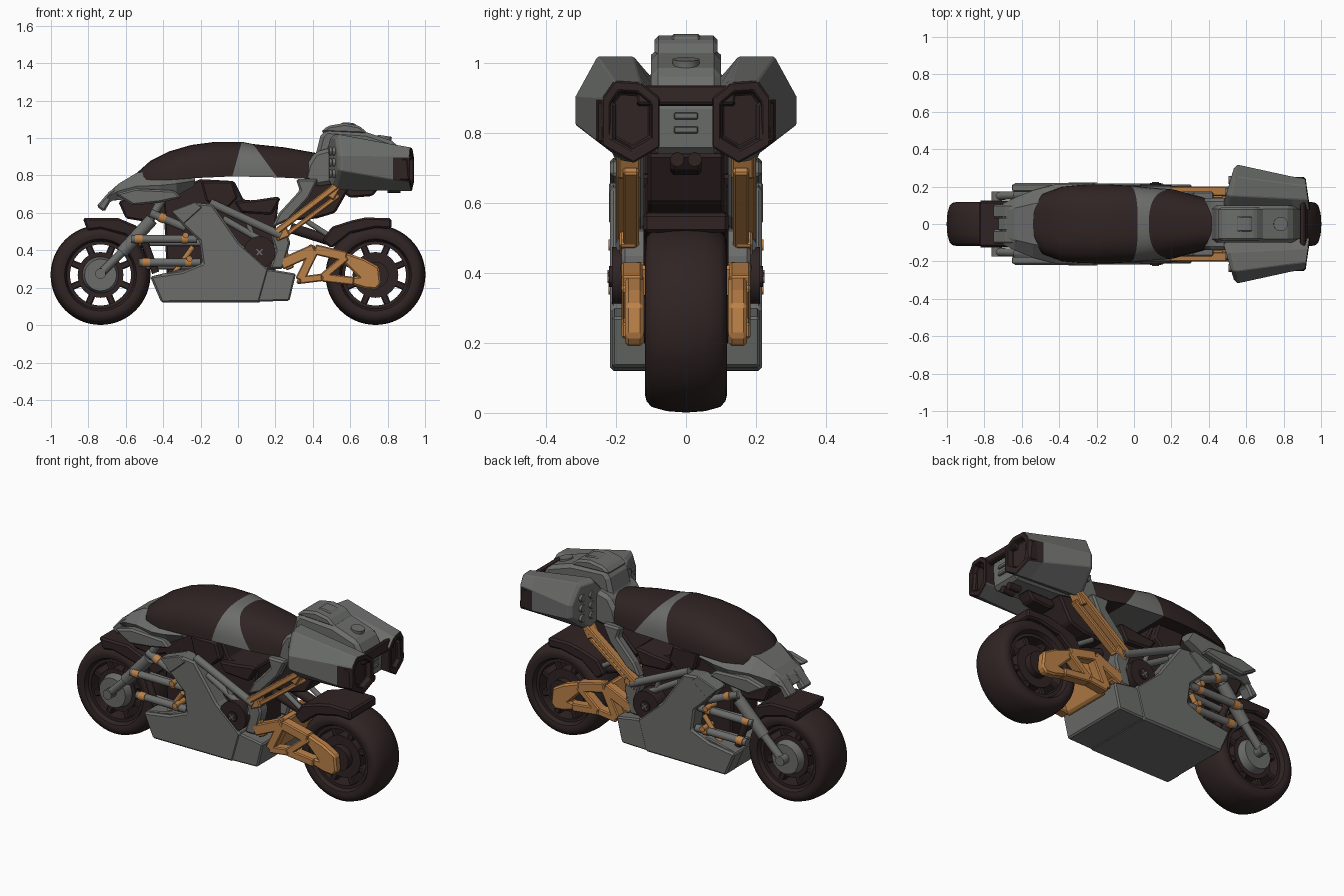
import bpy, bmesh, math
from mathutils import Vector


def colour(name, rgb):
    m = bpy.data.materials.new(name)
    m.diffuse_color = (*rgb, 1)
    return m


GREY = colour("grey armour", (0.15, 0.155, 0.148))
DARK = colour("dark brown rubber", (0.030, 0.0175, 0.0175))
ORANGE = colour("copper orange", (0.50, 0.22, 0.065))


def finish(name, bm, mats, mirror=False, bevel=0, angle=30):
    bmesh.ops.recalc_face_normals(bm, faces=bm.faces[:])
    me = bpy.data.meshes.new(name)
    bm.to_mesh(me)
    bm.free()
    for m in mats:
        me.materials.append(m)
    for p in me.polygons:
        p.use_smooth = angle > 0
    me.set_sharp_from_angle(angle=math.radians(angle))
    ob = bpy.data.objects.new(name, me)
    bpy.context.collection.objects.link(ob)
    if bevel:
        b = ob.modifiers.new("bevel", 'BEVEL')
        b.width, b.segments, b.limit_method = bevel, 1, 'ANGLE'
    if mirror:
        ob.modifiers.new("mirror", 'MIRROR').use_axis = (False, True, False)
    return ob


def prism(name, pts, y0, y1, mat, bevel=0.01):
    """Side profile (x, z) extruded in y; mirrored unless it spans the middle."""
    bm = bmesh.new()
    f = bm.faces.new([bm.verts.new((x, y0, z)) for x, z in pts])
    r = bmesh.ops.extrude_face_region(bm, geom=[f])
    for v in r["geom"]:
        if isinstance(v, bmesh.types.BMVert):
            v.co.y = y1
    return finish(name, bm, [mat], y0 > 0, bevel, 0)


def beam(name, p, q, w, y0, y1, mat, bevel=0.006):
    p, q = Vector(p), Vector(q)
    d = (q - p).normalized()
    n = Vector((-d.y, d.x)) * w / 2
    return prism(name, [p + n, q + n, q - n, p - n], y0, y1, mat, bevel)


def rod(name, p, q, r, mat, mirror=True, segs=16, r2=None):
    p, q = Vector(p), Vector(q)
    bm = bmesh.new()
    bmesh.ops.create_cone(bm, cap_ends=True, segments=segs, radius1=r,
                          radius2=r2 or r, depth=(q - p).length)
    rot = (q - p).to_track_quat('Z', 'Y')
    for v in bm.verts:
        v.co = rot @ v.co + (p + q) / 2
    return finish(name, bm, [mat], mirror)


def loft(name, secs, mats, seg_mat, mirror=False, angle=30, bevel=0):
    """Skin a list of equal-length closed loops; seg_mat(span, side) picks the material."""
    bm = bmesh.new()
    rings = [[bm.verts.new(c) for c in s] for s in secs]
    n = len(rings[0])
    for i in range(len(rings) - 1):
        for j in range(n):
            k = (j + 1) % n
            f = bm.faces.new((rings[i][j], rings[i][k], rings[i + 1][k], rings[i + 1][j]))
            f.material_index = seg_mat(i, j)
    bm.faces.new(rings[0]).material_index = seg_mat(0, 0)
    bm.faces.new(rings[-1]).material_index = seg_mat(len(rings) - 2, 0)
    return finish(name, bm, mats, mirror, bevel, angle)


def lathe(name, cx, prof, mat, segs=64):
    """Closed (y, radius) profile spun about a wheel axle."""
    bm = bmesh.new()
    rings = []
    for i in range(segs):
        a = math.tau * i / segs
        rings.append([bm.verts.new((cx + r * math.cos(a), y, 0.268 + r * math.sin(a))) for y, r in prof])
    n = len(prof)
    for i in range(segs):
        for j in range(n):
            k = (j + 1) % n
            bm.faces.new((rings[i][j], rings[i][k], rings[i - 1][k], rings[i - 1][j]))
    return finish(name, bm, [mat], angle=40)


# wheels: tyre, rim, eight spokes, hub
half = [(0.118, 0.213), (0.113, 0.235), (0.098, 0.251), (0.055, 0.263)]
tyre = [(0.085, 0.178), (0.112, 0.192)] + half + [(0, 0.267)]
tyre += [(-y, r) for y, r in reversed(tyre[:-1])]
for pos, cx in (("front", -0.735), ("rear", 0.735)):
    lathe(pos + "_tyre", cx, tyre, DARK)
    lathe(pos + "_rim", cx, [(0.09, 0.163), (0.09, 0.182), (-0.09, 0.182), (-0.09, 0.163)], DARK)
    rod(pos + "_hub", (cx, -0.08, 0.268), (cx, 0.08, 0.268), 0.122, DARK, False, 40)
    for i in range(8):
        a = math.tau * (i + 0.5) / 8
        c, s = math.cos(a), math.sin(a)
        beam(f"{pos}_spoke_{i}", (cx + 0.09 * c, 0.268 + 0.09 * s),
             (cx + 0.175 * c, 0.268 + 0.175 * s), 0.036, -0.075, 0.075, DARK)
rod("front_brake_drum", (-0.735, 0.07, 0.268), (-0.735, 0.125, 0.268), 0.1, GREY, segs=40, r2=0.085)
rod("rear_sprocket", (0.735, 0.07, 0.268), (0.735, 0.12, 0.268), 0.07, DARK, segs=24)

# fenders
prism("front_fender", [(-0.83, 0.572), (-0.64, 0.572), (-0.54, 0.53), (-0.47, 0.43), (-0.51, 0.41),
                       (-0.6, 0.48), (-0.735, 0.515), (-0.805, 0.505)], -0.122, 0.122, DARK)
prism("rear_fender", [(0.45, 0.45), (0.5, 0.525), (0.61, 0.56), (0.68, 0.575), (0.82, 0.572), (0.82, 0.515),
                      (0.735, 0.52), (0.6, 0.49), (0.5, 0.41)], -0.122, 0.122, DARK)

# lower fairing: belly core, tall side panels, stepped rear
prism("belly_pan", [(-0.465, 0.26), (-0.405, 0.12), (0.12, 0.122), (0.165, 0.30), (-0.3, 0.30)], -0.2, 0.2, GREY, 0.006)
prism("belly_rear", [(0.1, 0.125), (0.275, 0.13), (0.31, 0.275), (0.17, 0.298), (0.12, 0.29)], -0.212, 0.212, GREY, 0.008)
prism("side_panel", [(-0.355, 0.607), (-0.23, 0.655), (-0.136, 0.645), (0.008, 0.44), (0.165, 0.30), (0.115, 0.122),
                     (-0.41, 0.12), (-0.47, 0.26), (-0.30, 0.285), (-0.19, 0.33), (-0.206, 0.45), (-0.29, 0.53)],
      0.12, 0.217, GREY, 0.01)
prism("panel_lip", [(-0.36, 0.61), (-0.23, 0.66), (-0.19, 0.63), (-0.29, 0.54)], 0.15, 0.221, GREY, 0.005)

# engine and inner frame
prism("engine_block", [(-0.38, 0.25), (0.2, 0.25), (0.2, 0.5), (0.22, 0.69), (0.17, 0.66), (0.03, 0.67), (-0.02, 0.77),
                       (-0.2, 0.78), (-0.4, 0.7)], -0.125, 0.125, DARK)
prism("lower_saddle", [(-0.02, 0.66), (0.02, 0.6), (0.18, 0.59), (0.23, 0.68), (0.2, 0.685), (0.1, 0.67)], -0.16, 0.16, DARK)
prism("air_box", [(-0.2, 0.77), (-0.03, 0.77), (0.0, 0.68), (-0.06, 0.62), (-0.17, 0.66)], -0.17, 0.17, DARK)
rod("clutch_cover", (0.115, 0.1, 0.39), (0.115, 0.212, 0.39), 0.085, DARK, segs=24)
rod("clutch_cap", (0.115, 0.2, 0.39), (0.115, 0.22, 0.39), 0.03, DARK, segs=12)
for a in (0.8, 2.37):
    c, s = 0.022 * math.cos(a), 0.022 * math.sin(a)
    beam("clutch_cross", (0.115 - c, 0.39 - s), (0.115 + c, 0.39 + s), 0.007, 0.215, 0.224, GREY, 0)
rod("frame_tube_upper", (-0.15, 0.18, 0.655), (0.23, 0.18, 0.48), 0.022, GREY)
rod("frame_tube_lower", (-0.08, 0.17, 0.57), (0.2, 0.17, 0.41), 0.018, GREY)
rod("frame_tube_cross", (0.05, 0.17, 0.56), (0.09, 0.17, 0.44), 0.014, GREY)
prism("frame_plate", [(0.17, 0.5), (0.25, 0.53), (0.28, 0.44), (0.24, 0.3), (0.17, 0.3), (0.2, 0.4)], 0.11, 0.185, GREY)
prism("seat_strut", [(0.31, 0.78), (0.43, 0.78), (0.38, 0.68), (0.27, 0.56), (0.18, 0.52), (0.22, 0.60), (0.33, 0.72)],
      0.12, 0.175, GREY)
prism("under_tail", [(0.24, 0.62), (0.40, 0.78), (0.60, 0.74), (0.52, 0.6), (0.42, 0.57), (0.3, 0.56)], -0.11, 0.11, DARK)
prism("tail_lamp_bracket", [(0.52, 0.74), (0.6, 0.68), (0.72, 0.69), (0.76, 0.74)], -0.045, 0.045, DARK)

# orange rear subframe and swing arm
beam("subframe_rail_upper", (0.20, 0.495), (0.54, 0.755), 0.034, 0.15, 0.2, ORANGE)
beam("subframe_rail_lower", (0.24, 0.47), (0.54, 0.695), 0.026, 0.135, 0.18, ORANGE)
beam("subframe_cap", (0.49, 0.68), (0.535, 0.76), 0.05, 0.13, 0.195, ORANGE)
beam("subframe_foot", (0.2, 0.47), (0.27, 0.5), 0.05, 0.14, 0.19, ORANGE)
beam("subframe_brace", (0.22, 0.44), (0.28, 0.3), 0.045, 0.14, 0.18, ORANGE)
J = [(0.23, 0.325), (0.41, 0.405), (0.58, 0.365), (0.33, 0.24), (0.62, 0.235), (0.45, 0.255)]
for a, b, w in ((0, 1, 0.06), (1, 2, 0.055), (3, 5, 0.04), (5, 4, 0.045), (1, 3, 0.05), (5, 2, 0.04)):
    beam("swing_arm_bar", J[a], J[b], w, 0.125, 0.185, ORANGE)
prism("swing_arm_end", [(0.53, 0.405), (0.68, 0.352), (0.755, 0.31), (0.765, 0.22), (0.74, 0.19), (0.68, 0.195), (0.58, 0.225),
                        (0.58, 0.255), (0.64, 0.26), (0.55, 0.35)], 0.122, 0.175, ORANGE)
prism("swing_arm_crossplate", [(0.31, 0.22), (0.345, 0.22), (0.42, 0.42), (0.38, 0.435)], -0.15, 0.15, ORANGE)
rod("rear_shock", (0.28, 0.06, 0.52), (0.5, 0.06, 0.45), 0.028, DARK)
rod("rear_link", (0.36, 0.09, 0.56), (0.5, 0.09, 0.47), 0.014, GREY)

# front suspension
rod("fork_lower", (-0.73, 0.15, 0.28), (-0.6, 0.155, 0.41), 0.022, GREY)
rod("fork_upper", (-0.62, 0.155, 0.39), (-0.46, 0.165, 0.565), 0.034, GREY)
rod("fork_top", (-0.49, 0.163, 0.53), (-0.40, 0.16, 0.68), 0.022, GREY)
rod("fork_pivot", (-0.735, 0.11, 0.275), (-0.735, 0.175, 0.275), 0.028, GREY)
for z, x0, x1 in ((0.46, -0.57, -0.22), (0.335, -0.53, -0.2)):
    rod("link_shock", (x0, 0.185, z), (x1, 0.185, z), 0.021, GREY)
    rod("shock_front_collar", (x0 + 0.02, 0.185, z), (x0 + 0.06, 0.185, z), 0.025, ORANGE)
    rod("shock_rear_collar", (x1 - 0.08, 0.185, z), (x1 - 0.05, 0.185, z), 0.025, ORANGE)
    rod("shock_pivot", (x1 - 0.06, 0.13, z + 0.02), (x1 - 0.06, 0.222, z + 0.02), 0.016, ORANGE)
    rod("inner_arm", (x0 + 0.04, 0.12, z - 0.02), (x1 + 0.05, 0.14, z - 0.02), 0.018, GREY)
rod("link_upright", (-0.52, 0.14, 0.50), (-0.44, 0.14, 0.28), 0.02, DARK)
rod("diagonal_link", (-0.47, 0.175, 0.60), (-0.28, 0.175, 0.52), 0.022, GREY)
rod("diagonal_collar", (-0.42, 0.175, 0.58), (-0.39, 0.175, 0.567), 0.026, ORANGE)
rod("lower_tie", (-0.36, 0.16, 0.25), (-0.24, 0.175, 0.42), 0.014, ORANGE)
prism("steering_head", [(-0.64, 0.66), (-0.6, 0.57), (-0.48, 0.55), (-0.36, 0.6), (-0.3, 0.72), (-0.5, 0.72)], -0.12, 0.12, DARK)


# tank and seat cover: domed sections (top x, bottom x, bottom z, top z, half width)
def dome(xt, xb, zb, zt, w, n=20):
    out = []
    for i in range(n + 1):
        a = math.pi * i / n
        h = abs(math.sin(a)) ** 0.8
        y = math.copysign(abs(math.cos(a)) ** 0.75, math.cos(a)) * w
        out.append((xb + (xt - xb) * h, y, zb + (zt - zb) * h))
    return out


S = [(-0.545, -0.54, 0.78, 0.81, 0.10), (-0.47, -0.49, 0.775, 0.877, 0.16), (-0.37, -0.38, 0.775, 0.928, 0.2),
     (-0.25, -0.25, 0.785, 0.963, 0.212), (-0.12, -0.14, 0.79, 0.98, 0.212), (0.02, -0.03, 0.795, 0.98, 0.205),
     (0.08, 0.21, 0.79, 0.968, 0.185), (0.25, 0.3, 0.785, 0.95, 0.16), (0.42, 0.41, 0.78, 0.92, 0.13)]
loft("tank_and_seat", [dome(*s) for s in S], [DARK, GREY], lambda i, j: int(i == 5), angle=45)


# nose cowl
def octo(x, zb, zt, w):
    m = zb + (zt - zb) * 0.55
    return [(x, w * 0.8, zb), (x, w, m), (x, w * 0.6, zt), (x, -w * 0.6, zt), (x, -w, m), (x, -w * 0.8, zb)]


N = [(-0.70, 0.665, 0.70, 0.11), (-0.64, 0.67, 0.755, 0.14), (-0.54, 0.655, 0.815, 0.18),
     (-0.42, 0.645, 0.83, 0.212), (-0.33, 0.69, 0.81, 0.215), (-0.23, 0.745, 0.795, 0.21)]
loft("nose_cowl", [octo(*s) for s in N], [GREY], lambda i, j: 0, angle=0)
prism("nose_beak", [(-0.757, 0.635), (-0.69, 0.712), (-0.62, 0.76), (-0.62, 0.67), (-0.68, 0.665), (-0.715, 0.605)],
      0.03, 0.105, GREY)
prism("nose_bridge", [(-0.73, 0.665), (-0.69, 0.712), (-0.62, 0.76), (-0.62, 0.67)], -0.04, 0.04, GREY)
prism("cowl_side_fin", [(-0.66, 0.70), (-0.55, 0.73), (-0.34, 0.72), (-0.30, 0.68), (-0.42, 0.655), (-0.56, 0.64)], 0.17, 0.218, GREY)

# tail case, lid details
prism("tail_case", [(0.36, 0.80), (0.42, 0.93), (0.44, 1.01), (0.47, 1.045), (0.69, 1.03), (0.84, 0.98), (0.89, 0.89),
                    (0.88, 0.74), (0.5, 0.76), (0.4, 0.76)], -0.1, 0.1, GREY, 0.02)
prism("tail_lid", [(0.44, 1.03), (0.48, 1.065), (0.57, 1.08), (0.65, 1.065), (0.70, 1.02)], -0.09, 0.09, GREY, 0.012)
prism("tail_lid_ridge", [(0.52, 1.05), (0.56, 1.085), (0.62, 1.08), (0.68, 1.03)], -0.04, 0.04, GREY, 0.006)
prism("tail_shoulder", [(0.35, 0.78), (0.37, 0.86), (0.41, 0.925), (0.50, 0.95), (0.53, 0.76), (0.42, 0.74)], -0.14, 0.14, GREY, 0.02)
rod("filler_cap", (0.78, 0, 0.98), (0.785, 0, 1.012), 0.038, GREY, False, 20)
for z in (0.80, 0.84):
    prism("rear_vent", [(0.87, z), (0.897, z), (0.897, z + 0.02), (0.87, z + 0.02)], -0.035, 0.035, GREY, 0.004)
beam("rear_bar", (0.90, 0.935), (0.915, 0.88), 0.03, -0.14, 0.14, DARK)
rod("tail_light", (0.8, 0.025, 0.725), (0.87, 0.025, 0.725), 0.02, DARK)

# side cases: tapering seven-sided boxes, grey on top, dark on the rear ends and lower sides
A = [(0.254, 1.02), (0.15, 1.02), (0.09, 0.95), (0.09, 0.77), (0.18, 0.72), (0.317, 0.825), (0.317, 0.905)]
B = [(0.205, 0.95), (0.13, 0.945), (0.075, 0.90), (0.075, 0.76), (0.15, 0.715), (0.24, 0.765), (0.24, 0.90)]


def ring(t, x0, k, s=1.0):
    P = [(a[0] + (b[0] - a[0]) * t, a[1] + (b[1] - a[1]) * t) for a, b in zip(A, B)]
    cy, cz = sum(p[0] for p in P) / 7, sum(p[1] for p in P) / 7
    return [(x0 + k * y, cy + (y - cy) * s, cz + (z - cz) * s) for y, z in P]


loft("side_case", [ring(0, 0.455, 0.25, 0.85), ring(0, 0.485, 0.22), ring(0.78, 0.86, -0.12), ring(1, 0.95, -0.13),
                   ring(1, 0.95, -0.13, 0.72), ring(1, 0.915, -0.1, 0.65)],
     [GREY, DARK], lambda i, j: int(i > 2 or (i == 2 and j in (2, 5))), True, 0, 0.004)
prism("case_side_clasp", [(0.83, 0.90), (0.91, 0.89), (0.92, 0.77), (0.84, 0.77)], 0.2, 0.25, DARK)
for z in (0.81, 0.87, 0.93):
    for y in (0.17, 0.235):
        x = 0.455 + 0.25 * y
        rod("case_front_knob", (x + 0.01, y, z), (x - 0.008, y, z), 0.022, GREY, segs=12)
